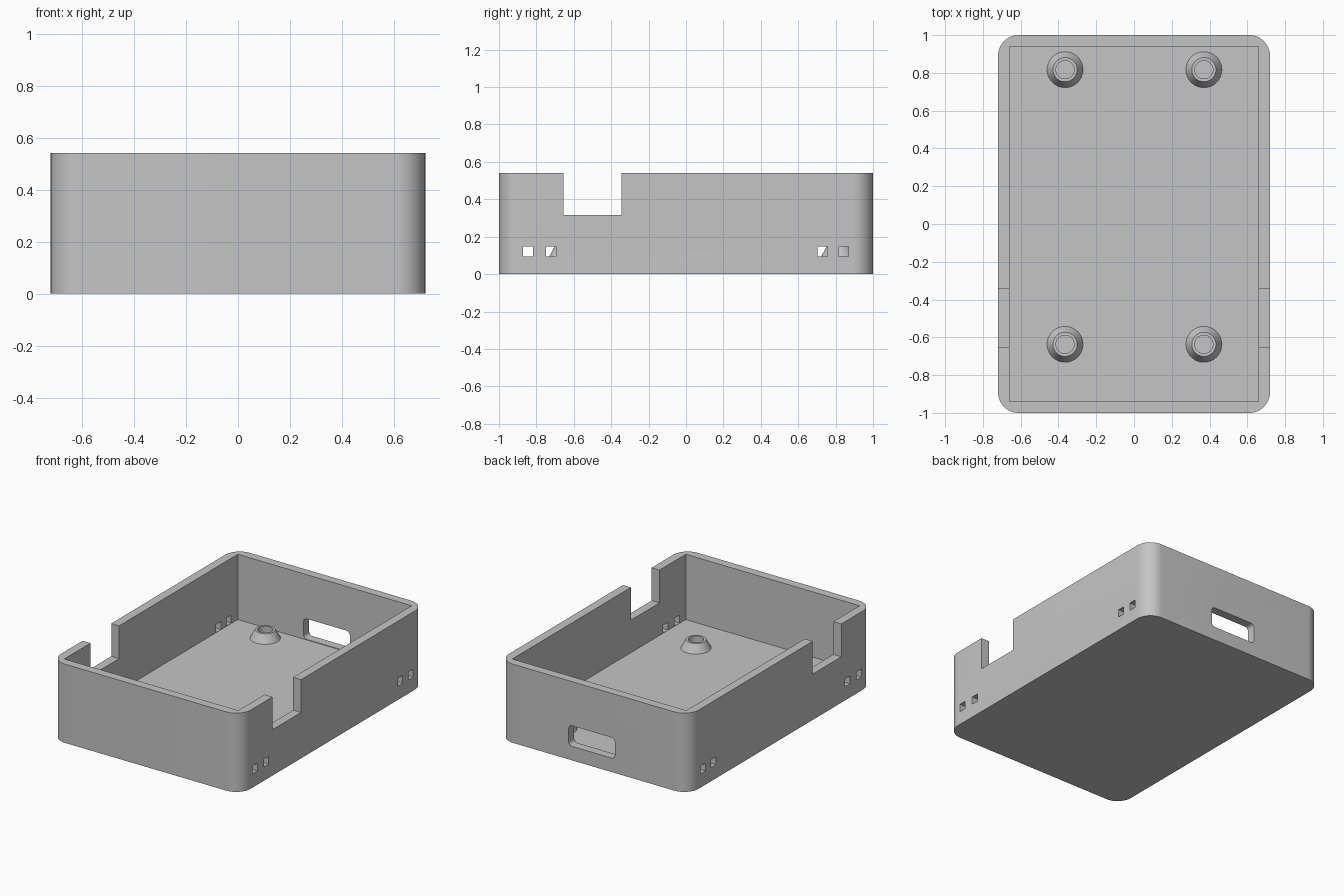
import bpy
import bmesh
from math import radians, tau, cos, sin

# Overall dimensions
HALF_X, HALF_Y, HEIGHT = 0.72, 1.0, 0.54
WALL, FLOOR = 0.06, 0.092

cube = bpy.data.objects.get("Cube")
if cube:
    bpy.data.objects.remove(cube, do_unlink=True)

grey = bpy.data.materials.new("plain grey")
grey.use_nodes = True
colour = (0.56, 0.56, 0.56, 1)
grey.diffuse_color = colour
grey.node_tree.nodes["Principled BSDF"].inputs["Base Color"].default_value = colour


def add_object(name, bm):
    mesh = bpy.data.meshes.new(name)
    bmesh.ops.recalc_face_normals(bm, faces=bm.faces)
    bm.to_mesh(mesh)
    bm.free()
    mesh.materials.append(grey)
    obj = bpy.data.objects.new(name, mesh)
    bpy.context.collection.objects.link(obj)
    return obj


def box(name, low, high, axis=2, radius=0, segments=12):
    """Box between two corners; edges along one axis can be rounded."""
    bm = bmesh.new()
    bmesh.ops.create_cube(bm, size=1)
    for v in bm.verts:
        v.co = [l + (c + 0.5) * (h - l) for l, h, c in zip(low, high, v.co)]
    if radius:
        edges = [e for e in bm.edges
                 if abs(e.verts[0].co[axis] - e.verts[1].co[axis]) > 1e-4
                 and all(abs(e.verts[0].co[i] - e.verts[1].co[i]) < 1e-4
                         for i in range(3) if i != axis)]
        bmesh.ops.bevel(bm, geom=edges, offset=radius, segments=segments,
                        affect='EDGES', profile=0.5)
    return add_object(name, bm)


def activate(obj):
    bpy.ops.object.select_all(action='DESELECT')
    obj.select_set(True)
    bpy.context.view_layer.objects.active = obj


def cut(target, cutter):
    """Subtract the cutter and discard it."""
    cutter.hide_render = True
    mod = target.modifiers.new("cut", 'BOOLEAN')
    mod.operation, mod.solver, mod.object = 'DIFFERENCE', 'EXACT', cutter
    activate(target)
    bpy.ops.object.modifier_apply(modifier=mod.name)
    bpy.data.objects.remove(cutter, do_unlink=True)


def smooth(obj):
    activate(obj)
    bpy.ops.object.shade_smooth_by_angle(angle=radians(30))


# Tray: rounded outer block with a square-cornered cavity
tray = box("tray", (-HALF_X, -HALF_Y, 0), (HALF_X, HALF_Y, HEIGHT), radius=0.11)
cut(tray, box("cavity", (WALL - HALF_X, WALL - HALF_Y, FLOOR),
              (HALF_X - WALL, HALF_Y - WALL, 1)))

# Notch across the rims of both long walls
cut(tray, box("notch", (-1, -0.655, 0.315), (1, -0.345, 1)))

# Pairs of small square tie holes through both long walls
for y in (-0.845, -0.722, 0.73, 0.843):
    cut(tray, box("tie_hole", (-1, y - 0.026, FLOOR + 0.002), (1, y + 0.026, 0.148)))

# Rounded window in the back wall
cut(tray, box("window", (-0.16, 0.9, FLOOR + 0.004), (0.19, 1.1, 0.237),
              axis=1, radius=0.025, segments=6))
smooth(tray)


# Conical hollow mounting posts on the floor
def mounting_post(name, x, y, steps=48):
    profile = ((0.095, FLOOR), (0.064, 0.15), (0.048, 0.15), (0.048, FLOOR))
    bm = bmesh.new()
    rings = [[bm.verts.new((x + r * cos(tau * i / steps), y + r * sin(tau * i / steps), z))
              for i in range(steps)] for r, z in profile]
    for a, b in zip(rings, rings[1:]):
        for i in range(steps):
            j = (i + 1) % steps
            bm.faces.new((a[i], a[j], b[j], b[i]))
    obj = add_object(name, bm)
    # Open shell: make sure the sloping side faces outwards
    side = obj.data.polygons[0]
    if side.normal.z < 0:
        obj.data.flip_normals()
    smooth(obj)


for end, y in (("front", -0.637), ("back", 0.817)):
    for side, x in (("right", -0.365), ("left", 0.37)):
        mounting_post(f"{end}_{side}_post", x, y)
